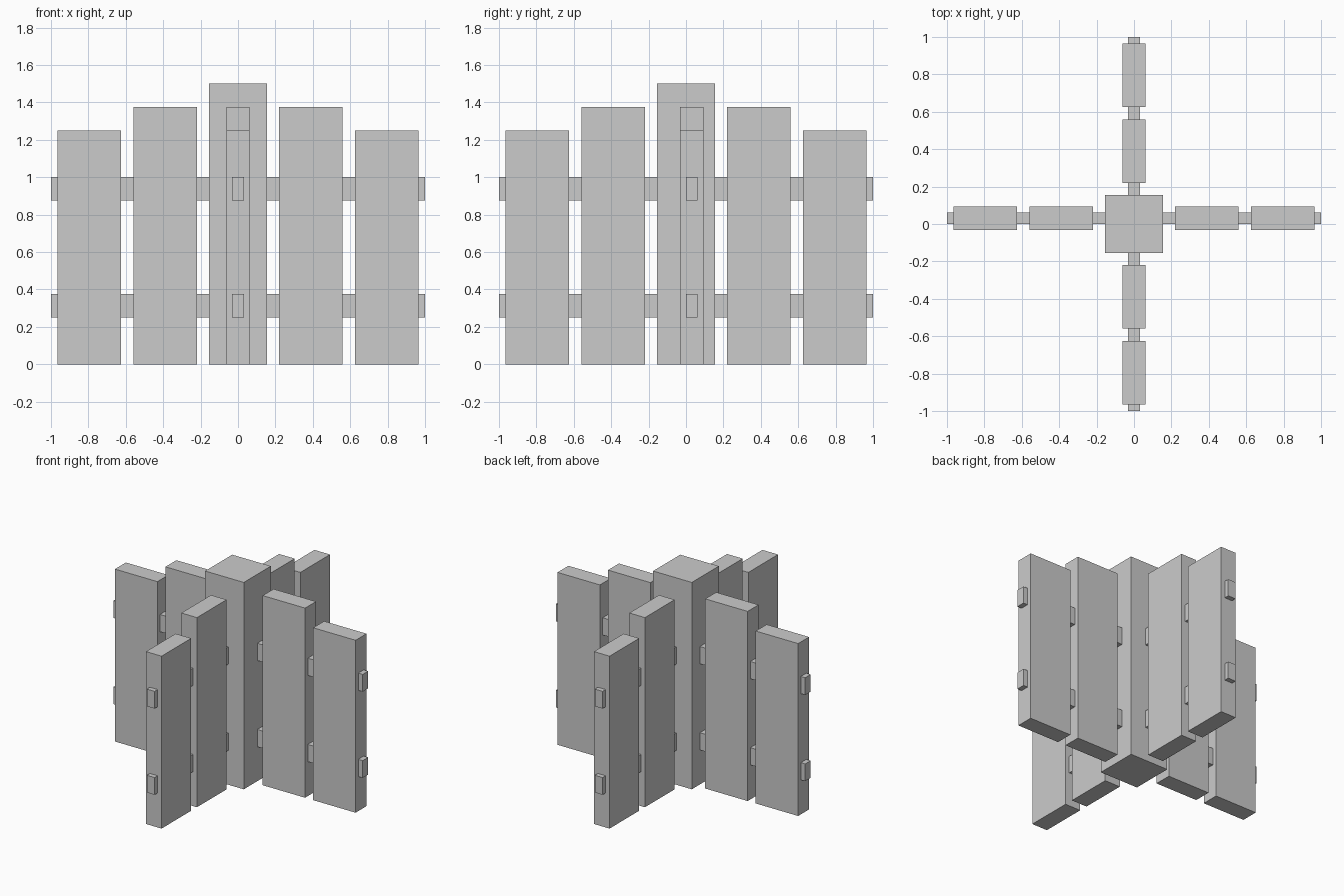
import bpy

if "Cube" in bpy.data.objects:
    bpy.data.objects.remove(bpy.data.objects["Cube"])


def box(name, lo, hi):
    """Axis-aligned box between two corners."""
    size = [b - a for a, b in zip(lo, hi)]
    centre = [(a + b) / 2 for a, b in zip(lo, hi)]
    bpy.ops.mesh.primitive_cube_add(size=1, location=centre)
    ob = bpy.context.object
    ob.name = name
    ob.scale = size
    bpy.ops.object.transform_apply(location=False, rotation=False, scale=True)
    return ob


def arm_box(name, axis, along, across, height):
    """Box on an arm running along x or y."""
    pairs = (along, across, height) if axis == "x" else (across, along, height)
    box(name, [p[0] for p in pairs], [p[1] for p in pairs])


# Central post
box("centre_post", (-0.155, -0.155, 0), (0.155, 0.155, 1.5))

# The x arms sit slightly behind the centre line, the y arms are centred
offsets = {"x": 0.03125, "y": 0.0}
pickets = {"inner": (0.22, 0.56, 1.375), "outer": (0.625, 0.965, 1.25)}
rails = {"lower": (0.25, 0.375), "upper": (0.875, 1.0)}

for axis, off in offsets.items():
    # Rails running through the pickets and the post
    for level, height in rails.items():
        arm_box(f"{level}_rail_{axis}", axis, (-1, 1),
                (off - 0.03125, off + 0.03125), height)
    # Pickets, stepping down in height away from the post
    for place, (start, end, top) in pickets.items():
        for side, along in (("positive", (start, end)), ("negative", (-end, -start))):
            arm_box(f"{place}_picket_{axis}_{side}", axis, along,
                    (off - 0.0625, off + 0.0625), (0, top))
